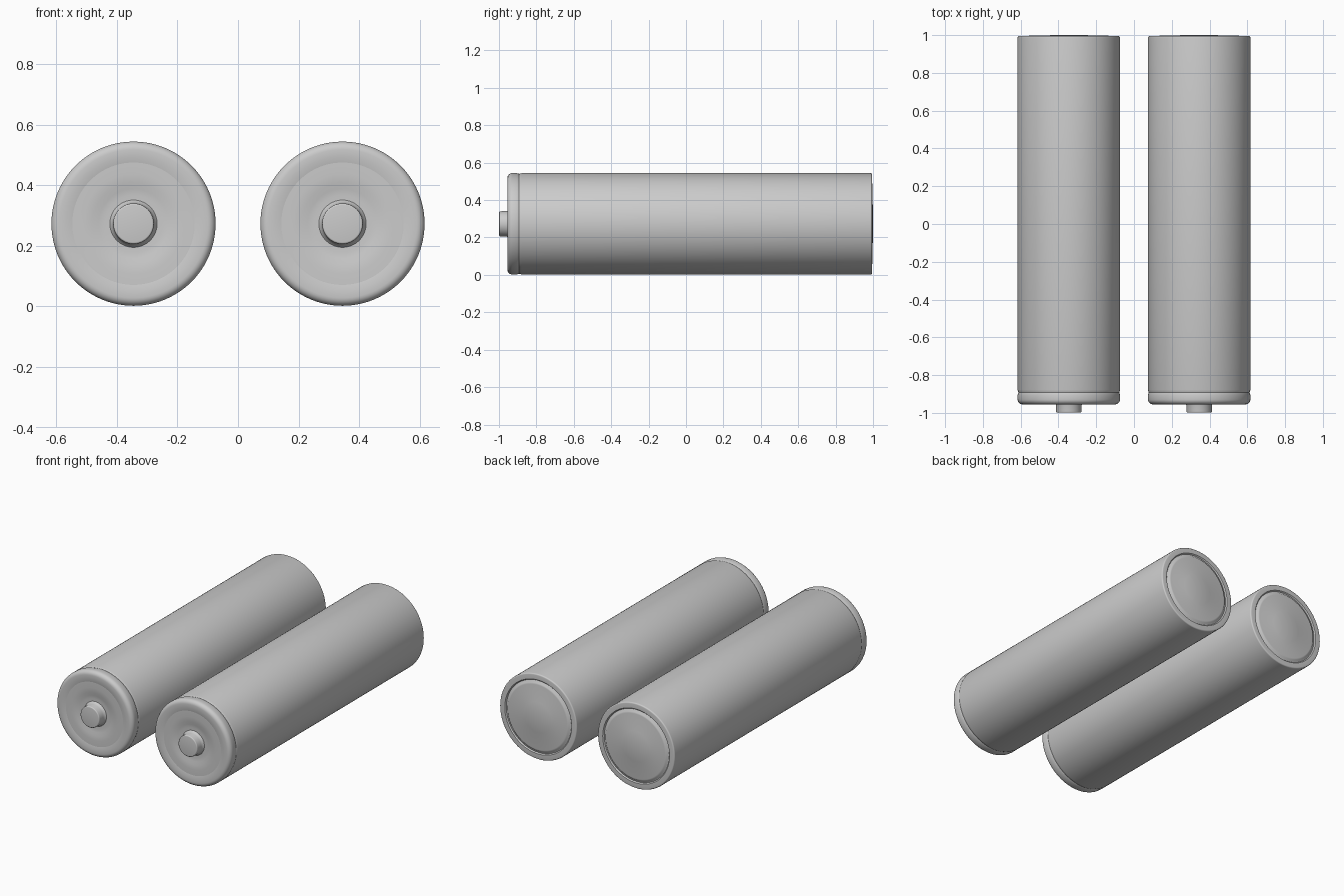
import bpy, bmesh, math

if "Cube" in bpy.data.objects:
    bpy.data.objects.remove(bpy.data.objects["Cube"])

SEG = 96
R = 0.271          # cell radius
OFFSET = 0.345     # distance of each cell axis from the centre


def lathe(name, profile, x):
    """Spin a (radius, y) profile, listed front to back along the outside, around the cell axis."""
    bm = bmesh.new()
    rings = []
    for r, y in profile:
        if r == 0:
            rings.append([bm.verts.new((0, y, 0))] * SEG)
        else:
            rings.append([bm.verts.new((r * math.cos(2 * math.pi * i / SEG), y,
                                        r * math.sin(2 * math.pi * i / SEG))) for i in range(SEG)])
    for a, b in zip(rings, rings[1:]):
        for i in range(SEG):
            j = (i + 1) % SEG
            quad = list(dict.fromkeys((a[i], b[i], b[j], a[j])))
            bm.faces.new(quad)
    bm.normal_update()
    mesh = bpy.data.meshes.new(name)
    bm.to_mesh(mesh)
    bm.free()
    mesh.shade_smooth()
    mesh.set_sharp_from_angle(angle=math.radians(35))
    obj = bpy.data.objects.new(name, mesh)
    obj.location = (x, 0, R + 0.002)
    bpy.context.collection.objects.link(obj)
    return obj


def arc(cr, cy, rad, a0, a1, n=6):
    """Rounded corner points in the (radius, y) plane."""
    return [(cr + rad * math.cos(math.radians(a0 + (a1 - a0) * i / n)),
             cy + rad * math.sin(math.radians(a0 + (a1 - a0) * i / n))) for i in range(n + 1)]


# Outer sleeve: rolled front shoulder, shallow crimp groove, long barrel, rolled back lip
sleeve = [(0.202, -0.944), (0.202, -0.951), (0.222, -0.955)]
sleeve += arc(R - 0.026, -0.929, 0.026, -90, 0)
sleeve += [(R, -0.905), (R - 0.002, -0.898), (R - 0.004, -0.892), (R - 0.002, -0.886), (R, -0.878)]
sleeve += arc(R - 0.008, 0.987, 0.008, 0, 90, 4)
sleeve += [(0.235, 0.995), (0.229, 0.988)]

# Front cap: flat ring, gentle dish
front_cap = [(0, -0.942), (0.07, -0.942), (0.095, -0.942), (0.115, -0.944),
             (0.135, -0.949), (0.165, -0.951), (0.202, -0.951), (0.202, -0.944)]

# Positive terminal button with flared foot
button = [(0, -0.999)] + arc(0.061, -0.993, 0.006, -90, 0, 4)
button += [(0.068, -0.960), (0.071, -0.950), (0.078, -0.942)]

# Back plate: groove, raised ring and slight centre disc
back_plate = [(0.232, 0.986), (0.222, 0.988), (0.214, 0.996), (0.205, 0.998),
              (0.105, 0.998), (0.098, 1.0), (0, 1.0)]

for side, x in (("left", -OFFSET), ("right", OFFSET)):
    lathe(f"{side}_sleeve", sleeve, x)
    lathe(f"{side}_front_cap", front_cap, x)
    lathe(f"{side}_positive_button", button, x)
    lathe(f"{side}_back_plate", back_plate, x)
